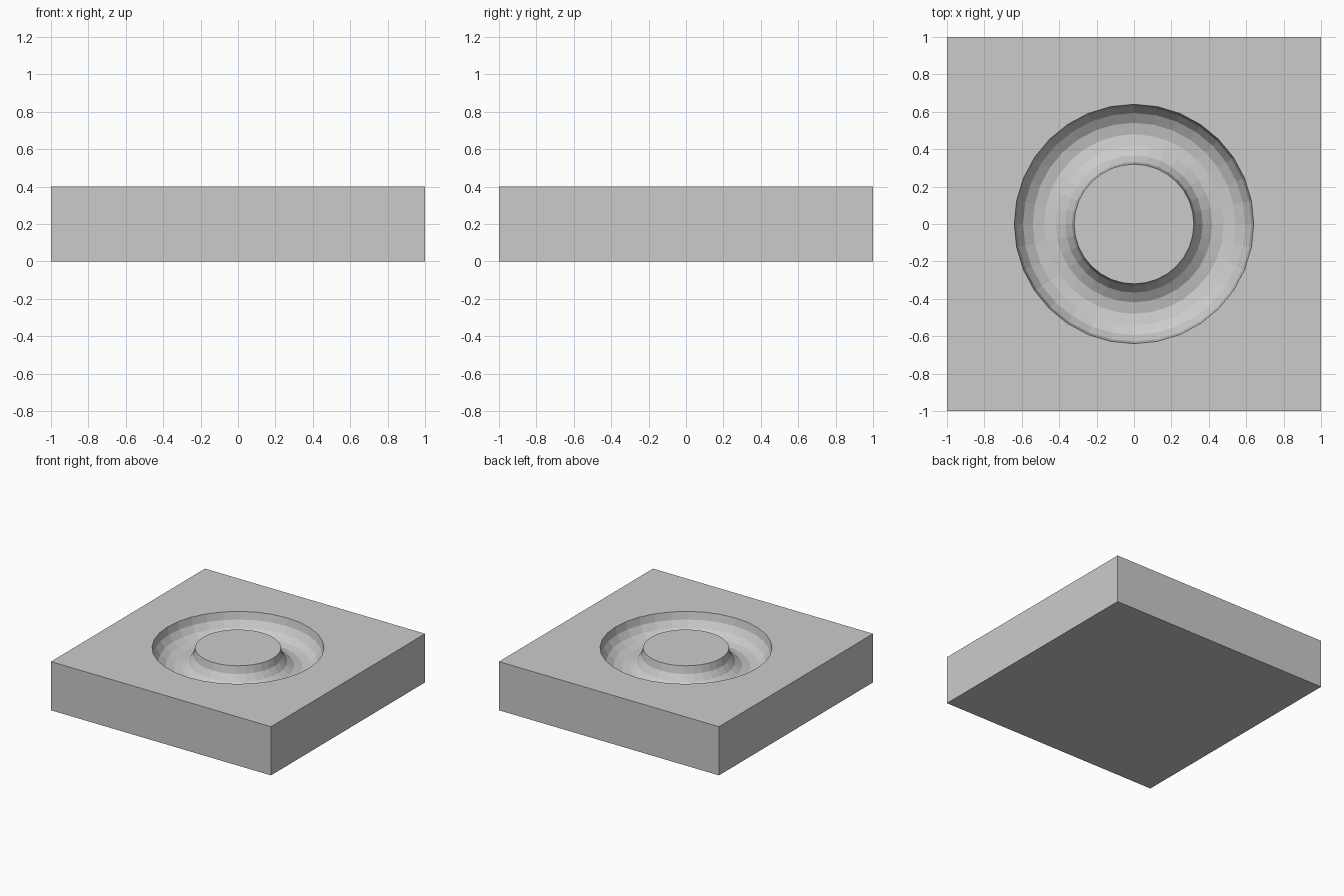
import bpy

if "Cube" in bpy.data.objects:
    bpy.data.objects.remove(bpy.data.objects["Cube"])

# Square slab standing on the ground
bpy.ops.mesh.primitive_cube_add(size=1, location=(0, 0, 0.2))
slab = bpy.context.object
slab.name = "slab"
slab.scale = (2, 2, 0.4)
bpy.ops.object.transform_apply(location=True, rotation=False, scale=True)

# Ring whose lower half carves the round groove
bpy.ops.mesh.primitive_torus_add(major_radius=0.48, minor_radius=0.16,
                                 major_segments=32, minor_segments=16,
                                 location=(0, 0, 0.4))
cutter = bpy.context.object
cutter.name = "groove_cutter"
cutter.hide_render = True

# Cut the groove, leaving a round island in the middle
cut = slab.modifiers.new("groove", 'BOOLEAN')
cut.operation = 'DIFFERENCE'
cut.solver = 'EXACT'
cut.object = cutter
bpy.context.view_layer.objects.active = slab
bpy.ops.object.modifier_apply(modifier=cut.name)
bpy.data.objects.remove(cutter, do_unlink=True)
